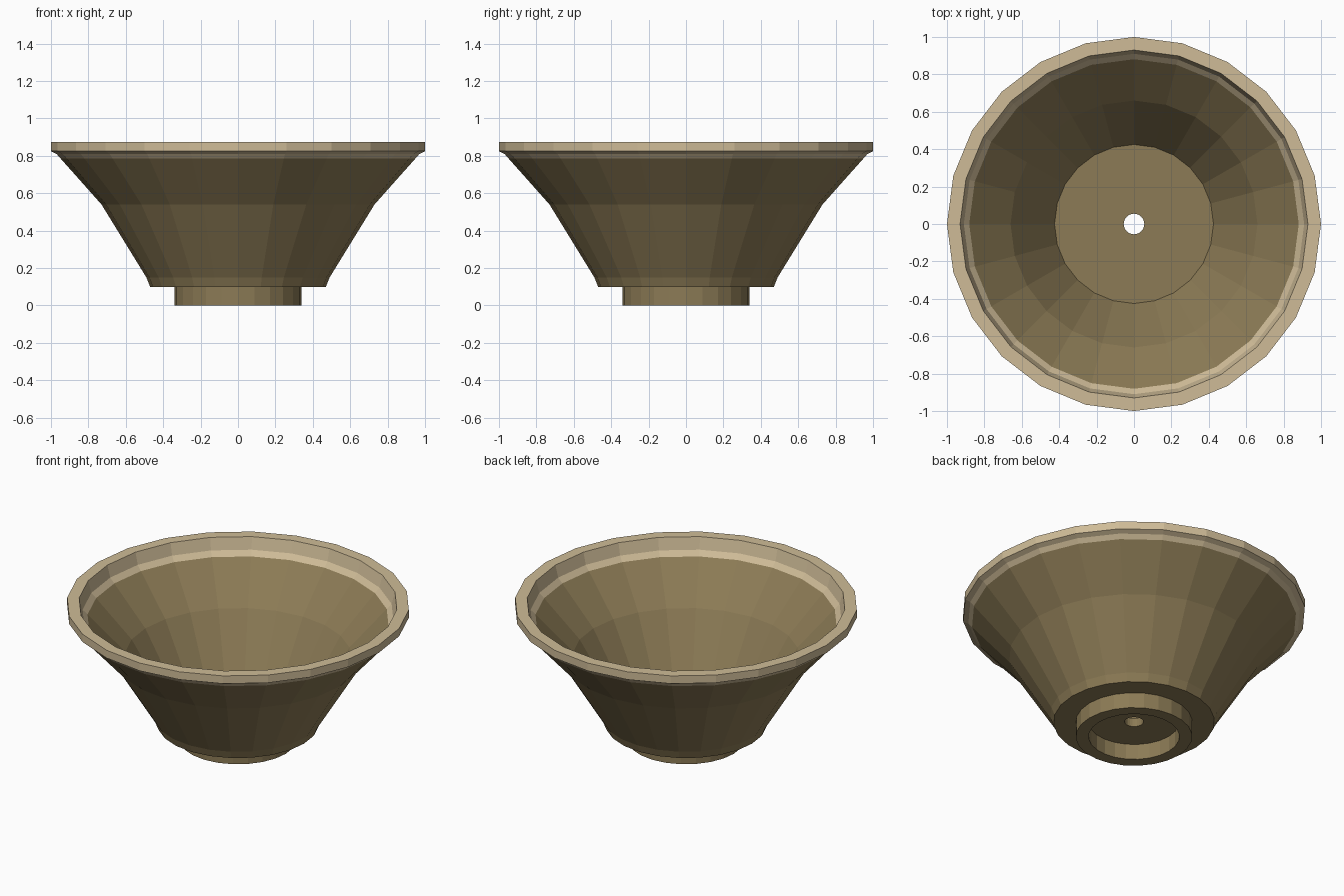
import bpy, bmesh, math

if "Cube" in bpy.data.objects:
    bpy.data.objects.remove(bpy.data.objects["Cube"])

SIDES = 24


def material(name, rgb):
    m = bpy.data.materials.new(name)
    m.diffuse_color = (*rgb, 1)
    m.use_nodes = True
    m.node_tree.nodes["Principled BSDF"].inputs["Base Color"].default_value = m.diffuse_color
    return m


CLAY = material("brown_clay", (0.262, 0.198, 0.092))
TAN = material("tan_rim", (0.62, 0.50, 0.31))


def revolve(name, profile, closed, tan_above=None):
    """Spin an (r, z) profile, listed counter-clockwise, around the z axis."""
    bm = bmesh.new()
    rings = []
    for r, z in profile:
        rings.append([bm.verts.new((r * math.cos(k * math.tau / SIDES),
                                    r * math.sin(k * math.tau / SIDES), z))
                      for k in range(SIDES)])
    pairs = list(zip(rings, rings[1:]))
    if closed:
        pairs.append((rings[-1], rings[0]))
    for lo, hi in pairs:
        for k in range(SIDES):
            n = (k + 1) % SIDES
            f = bm.faces.new((lo[k], lo[n], hi[n], hi[k]))
            if tan_above is not None and f.calc_center_median().z > tan_above:
                f.material_index = 1
    me = bpy.data.meshes.new(name)
    bm.to_mesh(me)
    bm.free()
    me.materials.append(CLAY)
    me.materials.append(TAN)
    ob = bpy.data.objects.new(name, me)
    bpy.context.collection.objects.link(ob)
    return ob


# Bowl: underside, outer wall, rim, inner wall, floor and drain hole
revolve("bowl", [
    (0.055, 0.10), (0.47, 0.10), (0.49, 0.15), (0.73, 0.54),
    (0.948, 0.785), (0.97, 0.81), (1.0, 0.825), (1.0, 0.875),
    (0.93, 0.875), (0.91, 0.80), (0.881, 0.77), (0.66, 0.54),
    (0.425, 0.155), (0.055, 0.155),
], closed=True, tan_above=0.775)

# Foot ring under the bowl
revolve("foot_ring", [(0.265, 0.10), (0.265, 0.0), (0.34, 0.0), (0.34, 0.10)],
        closed=False)
